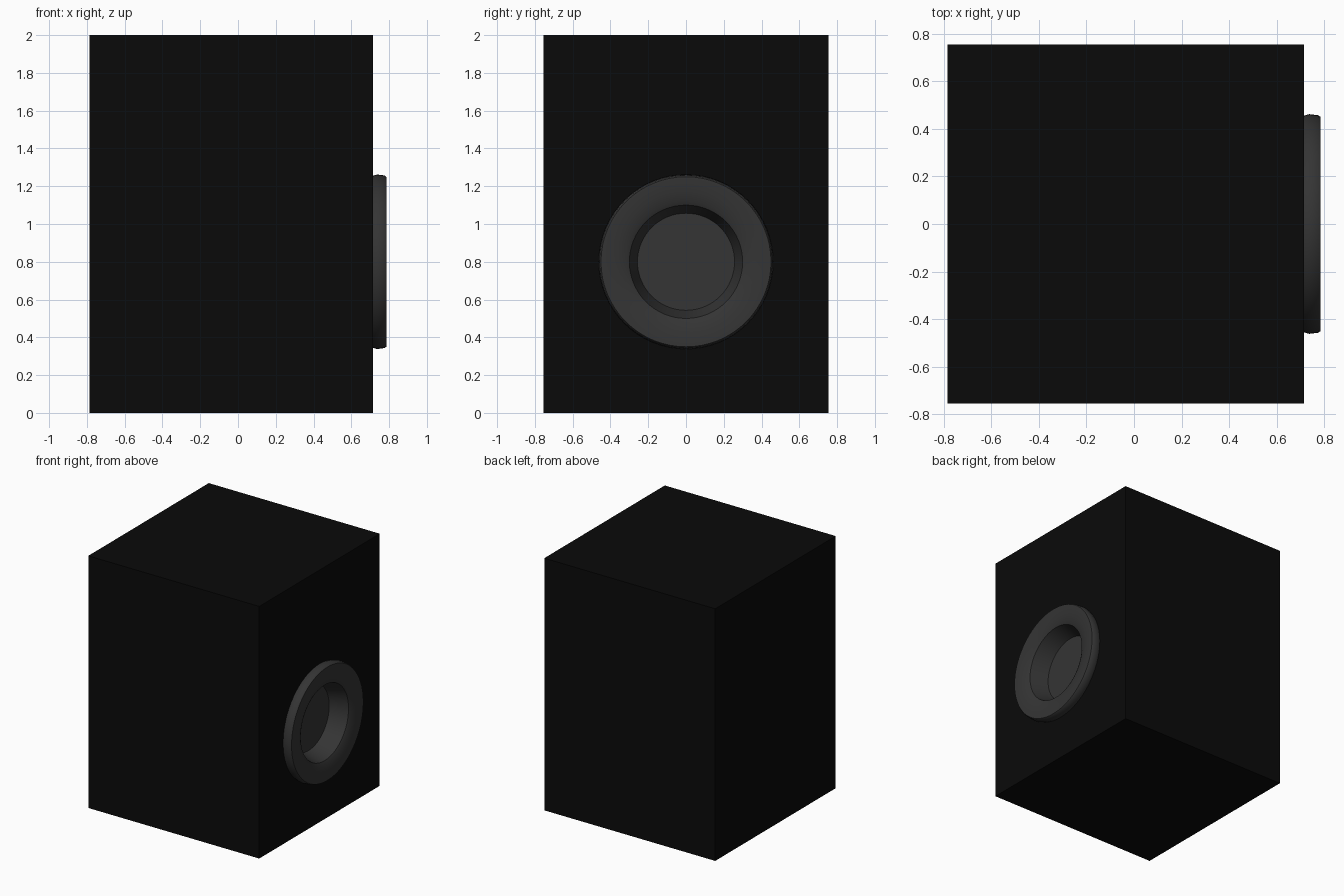
import bpy, bmesh, math

if "Cube" in bpy.data.objects:
    bpy.data.objects.remove(bpy.data.objects["Cube"])

def paint(ob, name, value):
    m = bpy.data.materials.new(name)
    m.diffuse_color = (value, value, value, 1)
    m.use_nodes = True
    m.node_tree.nodes["Principled BSDF"].inputs["Base Color"].default_value = m.diffuse_color
    ob.data.materials.append(m)

def new_object(name, bm):
    bmesh.ops.recalc_face_normals(bm, faces=bm.faces)
    me = bpy.data.meshes.new(name)
    bm.to_mesh(me)
    bm.free()
    ob = bpy.data.objects.new(name, me)
    bpy.context.collection.objects.link(ob)
    return ob

CZ, SEG = 0.8, 64

def lathe(name, profile):
    """Spin (x, radius) points around the port axis."""
    bm = bmesh.new()
    rings = [[bm.verts.new((x, r * math.cos(a), CZ + r * math.sin(a)))
              for a in (2 * math.pi * i / SEG for i in range(SEG))]
             for x, r in profile]
    for a, b in zip(rings, rings[1:]):
        for i in range(SEG):
            j = (i + 1) % SEG
            bm.faces.new((a[i], a[j], b[j], b[i]))
    bm.faces.new(rings[-1])
    ob = new_object(name, bm)
    bpy.context.view_layer.objects.active = ob
    ob.select_set(True)
    bpy.ops.object.shade_smooth_by_angle(angle=math.radians(40))
    ob.select_set(False)
    return ob

# Block with a round opening in its right side
bm = bmesh.new()
bmesh.ops.create_cube(bm, size=1)
for v in bm.verts:
    v.co = (v.co.x * 1.5 - 0.035, v.co.y * 1.51, v.co.z * 2 + 1)
block = new_object("block", bm)
paint(block, "black", 0.003)

cutter = lathe("opening_cutter", [(0.5, 0.001), (0.5, 0.38), (0.9, 0.38), (0.9, 0.001)])
bm = bmesh.new()
bm.from_mesh(cutter.data)
bmesh.ops.holes_fill(bm, edges=bm.edges)
bmesh.ops.recalc_face_normals(bm, faces=bm.faces)
bm.to_mesh(cutter.data)
bm.free()
cutter.hide_render = True
cutter.hide_set(True)
cut = block.modifiers.new("opening", "BOOLEAN")
cut.object = cutter
cut.solver = 'EXACT'

# Raised rim with a tapered recess and floor
port = lathe("round_port", [
    (0.70, 0.452), (0.72, 0.457), (0.737, 0.462), (0.775, 0.457), (0.785, 0.45),
    (0.785, 0.42), (0.78, 0.37), (0.77, 0.32), (0.76, 0.30), (0.62, 0.257)])
paint(port, "dark grey", 0.035)
